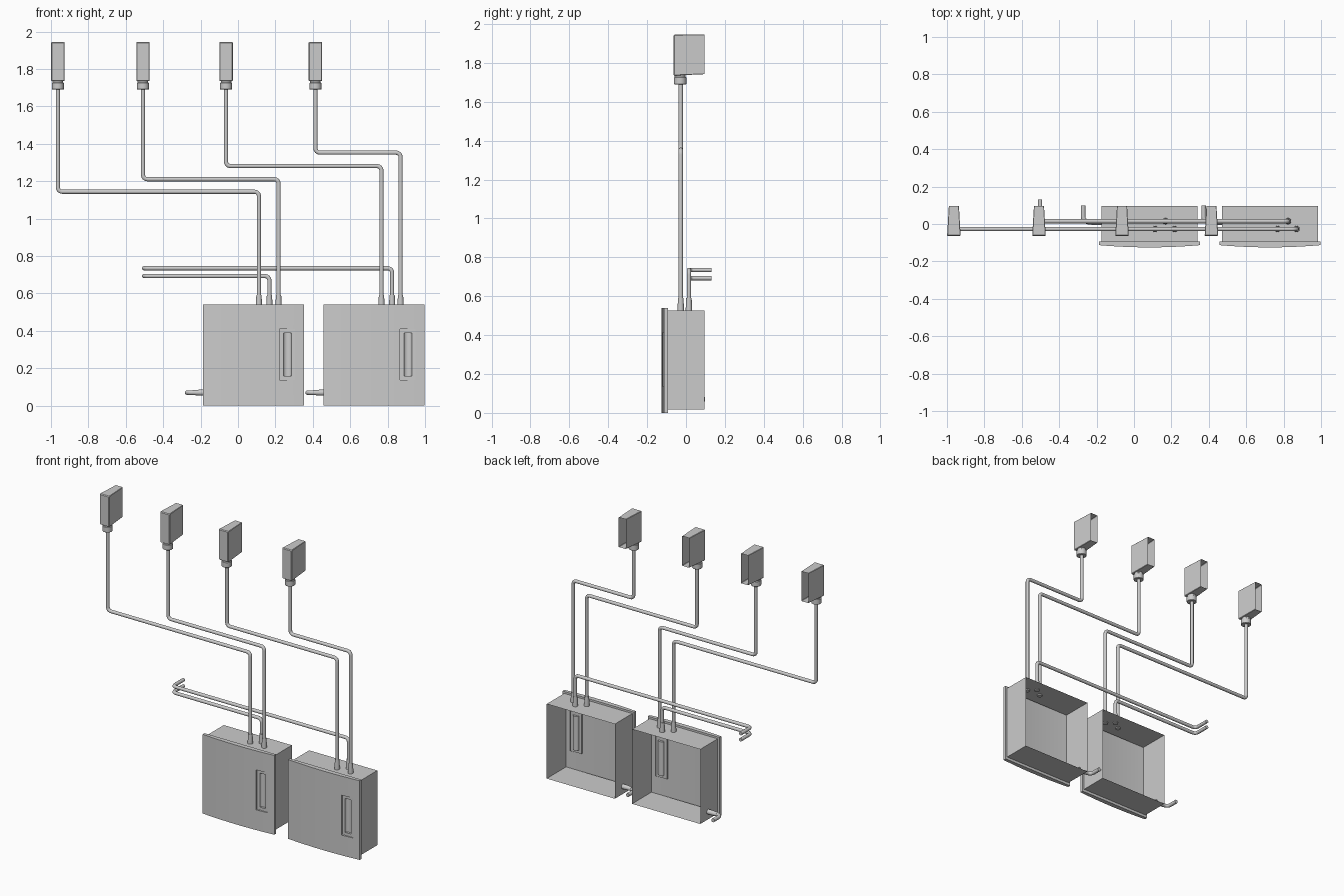
import bpy, bmesh, math
from mathutils import Vector

if "Cube" in bpy.data.objects:
    bpy.data.objects.remove(bpy.data.objects["Cube"])


def finish(name, bm, smooth=True):
    bmesh.ops.remove_doubles(bm, verts=bm.verts, dist=1e-5)
    bmesh.ops.recalc_face_normals(bm, faces=bm.faces)
    me = bpy.data.meshes.new(name)
    bm.to_mesh(me)
    bm.free()
    ob = bpy.data.objects.new(name, me)
    bpy.context.collection.objects.link(ob)
    if smooth:
        bpy.ops.object.select_all(action='DESELECT')
        ob.select_set(True)
        bpy.context.view_layer.objects.active = ob
        bpy.ops.object.shade_smooth_by_angle(angle=math.radians(35))
    return ob


def quad(bm, *pts):
    return bm.faces.new([bm.verts.new(p) for p in pts])


def rounded(points, r, steps=6):
    """Replace each corner of a polyline by a small fillet."""
    pts = [Vector(p) for p in points]
    out = [pts[0]]
    for a, b, c in zip(pts, pts[1:], pts[2:]):
        p, q = b + (a - b).normalized() * r, b + (c - b).normalized() * r
        centre = p + q - b
        for i in range(steps + 1):
            t = i / steps * math.pi / 2
            out.append(centre + (p - centre) * math.cos(t) + (q - centre) * math.sin(t))
    return out + [pts[-1]]


def pipe(name, points, rad=0.0115, bend=0.024, sides=12):
    pts = rounded(points, bend)
    bm = bmesh.new()
    rings = []
    t0 = (pts[1] - pts[0]).normalized()
    u = t0.orthogonal().normalized()
    for i, p in enumerate(pts):
        t = (pts[min(i + 1, len(pts) - 1)] - pts[max(i - 1, 0)]).normalized()
        u = t0.rotation_difference(t) @ u
        t0 = t
        v = t.cross(u)
        rings.append([bm.verts.new(p + rad * (u * math.cos(k * math.tau / sides)
                                              + v * math.sin(k * math.tau / sides)))
                      for k in range(sides)])
    for a, b in zip(rings, rings[1:]):
        for k in range(sides):
            j = (k + 1) % sides
            bm.faces.new((a[k], a[j], b[j], b[k]))
    bm.faces.new(rings[0])
    bm.faces.new(rings[-1])
    return finish(name, bm)


def lathe(name, profile, at, axis='Z', sides=20):
    """Stack of rings (radius, height) around z or x."""
    bm = bmesh.new()
    rings = []
    for r, h in profile:
        ring = []
        for k in range(sides):
            c, s = r * math.cos(k * math.tau / sides), r * math.sin(k * math.tau / sides)
            ring.append(bm.verts.new(Vector(at) + Vector((c, s, h) if axis == 'Z' else (h, c, s))))
        rings.append(ring)
    for a, b in zip(rings, rings[1:]):
        for k in range(sides):
            j = (k + 1) % sides
            bm.faces.new((a[k], a[j], b[j], b[k]))
    bm.faces.new(rings[0])
    bm.faces.new(rings[-1])
    return finish(name, bm)


def rect(cx, hw, y, z0, z1):
    return [(cx - hw, y, z0), (cx + hw, y, z0), (cx + hw, y, z1), (cx - hw, y, z1)]


def tube_walls(bm, a, b):
    for i in range(4):
        j = (i + 1) % 4
        quad(bm, a[i], a[j], b[j], b[i])


def cabinet(cx):
    half, top, back, edge, bulge = 0.27, 0.54, -0.093, -0.113, 0.012
    wx, ww, wz0, wz1 = 0.181, 0.042, 0.138, 0.41
    surf = lambda x: edge - bulge * (1 - (x / half) ** 2)

    # bowed front panel with a window opening and a rim
    xs = sorted([-half + i * 2 * half / 16 for i in range(17)] + [wx - ww, wx + ww])
    zs = [0, wz0, wz1, top]
    bm = bmesh.new()
    for x0, x1 in zip(xs, xs[1:]):
        y0, y1 = surf(x0), surf(x1)
        inside = wx - ww - 1e-5 <= x0 and x1 <= wx + ww + 1e-5
        for z0, z1 in zip(zs, zs[1:]):
            if inside and z0 == wz0:
                for z in (wz0, wz1):
                    quad(bm, (cx + x0, y0, z), (cx + x1, y1, z),
                         (cx + x1, y1 + 0.008, z), (cx + x0, y0 + 0.008, z))
            else:
                quad(bm, (cx + x0, y0, z0), (cx + x1, y1, z0), (cx + x1, y1, z1), (cx + x0, y0, z1))
        for z in (0, top):
            quad(bm, (cx + x0, y0, z), (cx + x1, y1, z), (cx + x1, back, z), (cx + x0, back, z))
    for s in (-half, half):
        quad(bm, (cx + s, surf(s), 0), (cx + s, back, 0), (cx + s, back, top), (cx + s, surf(s), top))
    for x in (wx - ww, wx + ww):
        y = surf(x)
        quad(bm, (cx + x, y, wz0), (cx + x, y + 0.008, wz0), (cx + x, y + 0.008, wz1), (cx + x, y, wz1))
    outer = rect(cx, half, back, 0, top)
    inner = rect(cx, 0.257, back, 0.018, 0.527)
    tube_walls(bm, outer, inner)
    finish("front_panel", bm)

    # open-backed body
    bm = bmesh.new()
    tube_walls(bm, rect(cx, 0.257, -0.114, 0.018, 0.527), rect(cx, 0.257, 0.095, 0.018, 0.527))
    finish("cabinet_body", bm, False)

    # window plate with an upright rounded level gauge
    bm = bmesh.new()
    y = surf(wx) + 0.008
    gx = cx + wx
    gw, g0, g1 = 0.0215, 0.158, 0.39
    tube_walls(bm, rect(gx, ww, y, wz0, wz1), rect(gx, gw, y, g0, g1))
    arc = [(gx - gw * math.cos(i * math.pi / 10), y + 0.016 * math.sin(i * math.pi / 10)) for i in range(11)]
    for (xa, ya), (xb, yb) in zip(arc, arc[1:]):
        quad(bm, (xa, ya, g0), (xb, yb, g0), (xb, yb, g1), (xa, ya, g1))
    for z in (g0, g1):
        bm.faces.new([bm.verts.new((a, b, z)) for a, b in arc])
    finish("level_gauge", bm)

    # drain elbow low on the left side
    pipe("drain_pipe", [(cx - 0.25, 0.01, 0.07), (cx - 0.355, 0.01, 0.07), (cx - 0.355, 0.098, 0.07)], 0.0125, 0.03)
    lathe("drain_fitting", [(0.013, -0.325), (0.016, -0.285), (0.016, -0.25)], (cx, 0.01, 0.07), 'X')


def head(cx):
    # tapered open-backed hood with softened front corners
    def ring(y, w, z0, z1, c):
        return [(cx - w + c, y, z0), (cx + w - c, y, z0), (cx + w, y, z0 + c), (cx + w, y, z1 - c),
                (cx + w - c, y, z1), (cx - w + c, y, z1), (cx - w, y, z1 - c), (cx - w, y, z0 + c)]
    rings = [ring(-0.065, 0.032, 1.738, 1.94, 0.003), ring(-0.06, 0.036, 1.735, 1.945, 0.003),
             ring(0.095, 0.027, 1.742, 1.945, 0.002)]
    bm = bmesh.new()
    for a, b in zip(rings, rings[1:]):
        for i in range(8):
            j = (i + 1) % 8
            quad(bm, a[i], a[j], b[j], b[i])
    quad(bm, *rings[0])
    finish("inlet_hood", bm, False)
    lathe("hood_collar", [(0.030, 1.69), (0.032, 1.692), (0.032, 1.725), (0.028, 1.728), (0.028, 1.745)],
          (cx, -0.03, 0))


for cx in (0.083, 0.727):
    cabinet(cx)

# supply pipes: hood x, crossing height, cabinet x
front_y, rear_y = -0.027, 0.015
for hx, z, bx in ((-0.963, 1.144, 0.112), (-0.508, 1.211, 0.217),
                  (-0.064, 1.281, 0.767), (0.414, 1.353, 0.869)):
    head(hx)
    pipe("supply_pipe", [(hx, front_y, 1.72), (hx, front_y, z), (bx, front_y, z), (bx, front_y, 0.52)])
    lathe("supply_fitting", [(0.017, 0.52), (0.016, 0.55), (0.014, 0.592)], (bx, front_y, 0))

# return pipes running left and turning back into the wall
for bx, z in ((0.168, 0.693), (0.824, 0.735)):
    pipe("return_pipe", [(bx, rear_y, 0.52), (bx, rear_y, z), (-0.502, rear_y, z), (-0.502, 0.13, z)])
    lathe("return_fitting", [(0.017, 0.52), (0.016, 0.55), (0.014, 0.592)], (bx, rear_y, 0))
